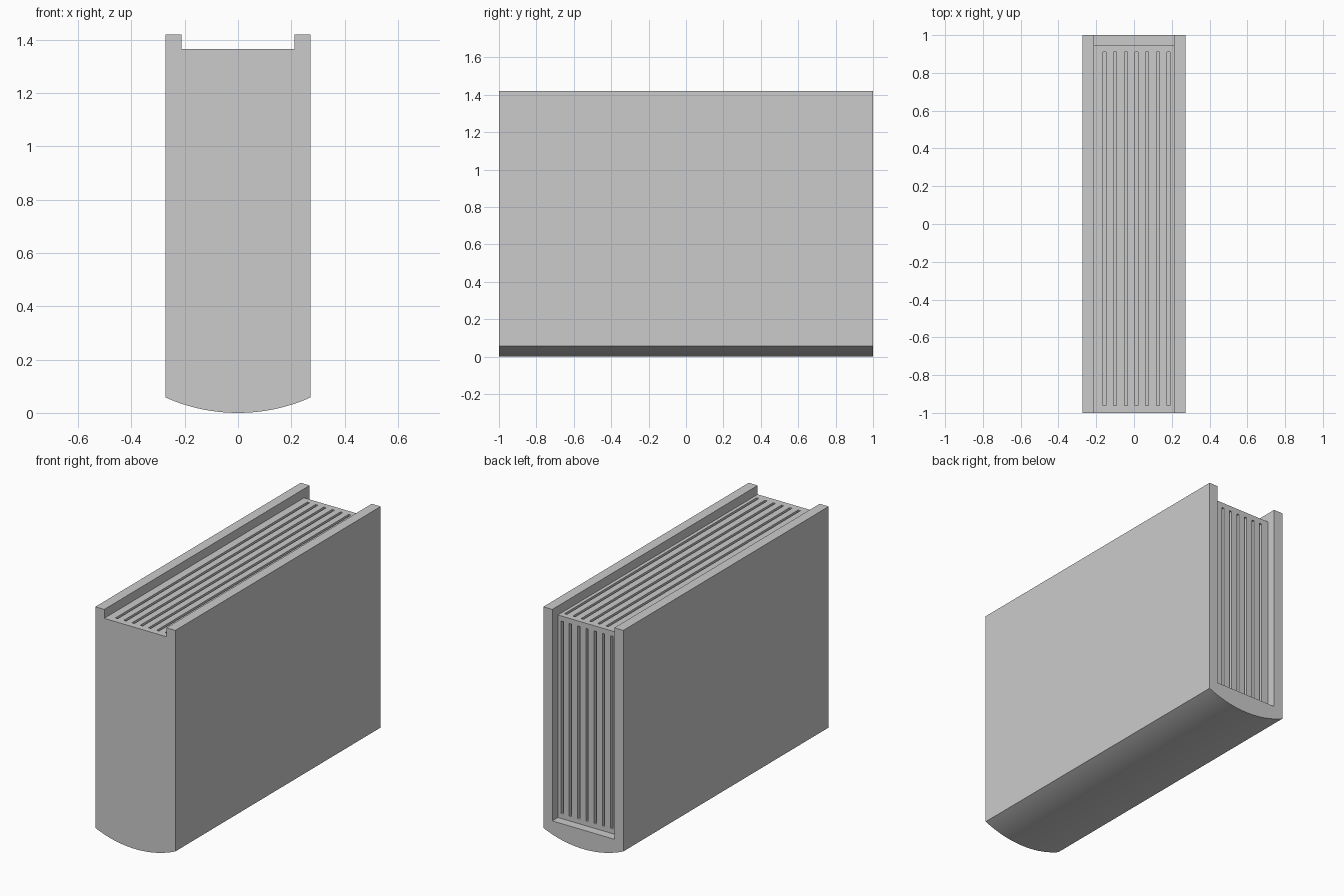
import bpy, bmesh, math

if "Cube" in bpy.data.objects:
    bpy.data.objects.remove(bpy.data.objects["Cube"])

W, INNER = 0.2725, 0.2115          # half width outside / between the covers
TOP, PAGE_TOP, SPINE = 1.42, 1.365, 0.058
PAGE_BACK, LEDGE = 0.945, 0.117
GROOVE_W, GROOVE_D = 0.016, 0.03

gray = bpy.data.materials.new("plain_gray")
gray.diffuse_color = (0.6, 0.6, 0.6, 1)
gray.use_nodes = True
gray.node_tree.nodes["Principled BSDF"].inputs["Base Color"].default_value = gray.diffuse_color


def make_object(name, bm):
    bmesh.ops.recalc_face_normals(bm, faces=bm.faces)
    mesh = bpy.data.meshes.new(name)
    bm.to_mesh(mesh)
    bm.free()
    mesh.materials.append(gray)
    ob = bpy.data.objects.new(name, mesh)
    bpy.context.collection.objects.link(ob)
    return ob


def add_box(bm, lo, hi):
    geo = bmesh.ops.create_cube(bm, size=1)
    for v in geo["verts"]:
        for i in range(3):
            v.co[i] = lo[i] if v.co[i] < 0 else hi[i]


# Book body: rounded spine below, two covers standing above the pages
radius = (W * W + SPINE * SPINE) / (2 * SPINE)
half = math.asin(W / radius)
STEPS = 32
profile = []
for i in range(STEPS + 1):
    a = -half + 2 * half * i / STEPS
    profile.append((radius * math.sin(a), radius * (1 - math.cos(a))))
profile += [(W, TOP), (INNER, TOP), (INNER, PAGE_TOP),
            (-INNER, PAGE_TOP), (-INNER, TOP), (-W, TOP)]
bm = bmesh.new()
face = bm.faces.new([bm.verts.new((x, -1, z)) for x, z in profile])
ext = bmesh.ops.extrude_face_region(bm, geom=[face])
new_verts = [g for g in ext["geom"] if isinstance(g, bmesh.types.BMVert)]
bmesh.ops.translate(bm, verts=new_verts, vec=(0, 2, 0))
book = make_object("book", bm)

# Recess behind the covers at the open edge
bm = bmesh.new()
add_box(bm, (-INNER, PAGE_BACK, LEDGE), (INNER, 1.2, 1.6))
recess = make_object("recess_cutter", bm)

# Page grooves along the top and down the open edge
bm = bmesh.new()
for i in range(7):
    x = -0.156 + 0.0565 * i
    x0, x1 = x - GROOVE_W / 2, x + GROOVE_W / 2
    add_box(bm, (x0, -0.96, PAGE_TOP - GROOVE_D), (x1, 0.91, PAGE_TOP + 0.02))
    add_box(bm, (x0, PAGE_BACK - GROOVE_D, 0.147), (x1, PAGE_BACK + 0.02, PAGE_TOP - GROOVE_D - 0.002))
grooves = make_object("groove_cutter", bm)

bpy.context.view_layer.objects.active = book
book.select_set(True)
for cutter in (recess, grooves):
    mod = book.modifiers.new("cut", "BOOLEAN")
    mod.operation = "DIFFERENCE"
    mod.solver = "EXACT"
    mod.object = cutter
    bpy.ops.object.modifier_apply(modifier=mod.name)
    bpy.data.objects.remove(cutter)
bpy.ops.object.shade_smooth_by_angle(angle=math.radians(20))
